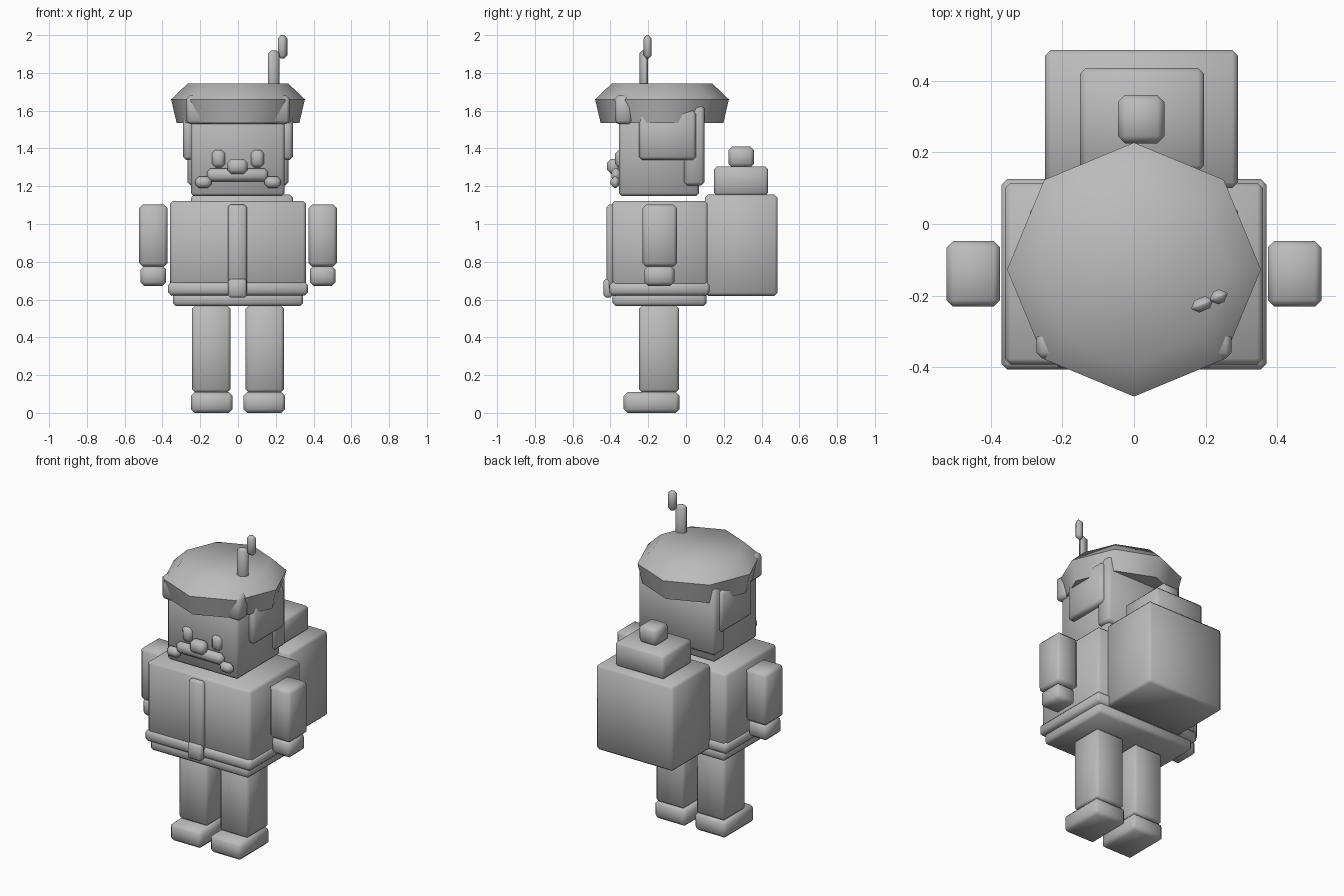
import bpy
import bmesh
import math
from mathutils import Matrix

cube = bpy.data.objects.get("Cube")
if cube:
    bpy.data.objects.remove(cube, do_unlink=True)

GREY = (0.5, 0.5, 0.5, 1)
grey = bpy.data.materials.new("plain grey")
grey.use_nodes = True
grey.diffuse_color = GREY
grey.node_tree.nodes["Principled BSDF"].inputs["Base Color"].default_value = GREY


def finish(name, bm, angle):
    mesh = bpy.data.meshes.new(name)
    bm.to_mesh(mesh)
    bm.free()
    mesh.materials.append(grey)
    obj = bpy.data.objects.new(name, mesh)
    bpy.context.collection.objects.link(obj)
    bpy.ops.object.select_all(action="DESELECT")
    obj.select_set(True)
    bpy.context.view_layer.objects.active = obj
    bpy.ops.object.shade_smooth_by_angle(angle=math.radians(angle))
    return obj


def box(name, x, y, z, bevel=0.016, turn=0):
    """Chamfered block spanning the given (low, high) ranges."""
    spans = (x, y, z)
    bm = bmesh.new()
    bmesh.ops.create_cube(bm, size=1)
    bmesh.ops.scale(bm, vec=[b - a for a, b in spans], verts=bm.verts)
    bmesh.ops.bevel(bm, geom=bm.edges[:], offset=bevel, segments=1,
                    affect="EDGES", clamp_overlap=True)
    bmesh.ops.rotate(bm, matrix=Matrix.Rotation(math.radians(turn), 3, "Z"), verts=bm.verts)
    bmesh.ops.translate(bm, vec=[(a + b) / 2 for a, b in spans], verts=bm.verts)
    return finish(name, bm, 65)


def pair(name, x, y, z, bevel=0.016):
    box("left_" + name, x, y, z, bevel)
    box("right_" + name, (-x[1], -x[0]), y, z, bevel)


# Legs and arms
pair("foot", (0.028, 0.25), (-0.33, -0.035), (0, 0.11), 0.02)
pair("leg", (0.04, 0.243), (-0.248, -0.037), (0.108, 0.567))
pair("arm", (0.373, 0.523), (-0.23, -0.048), (0.775, 1.102), 0.018)
pair("hand", (0.38, 0.517), (-0.22, -0.062), (0.673, 0.778), 0.02)

# Torso with belt and front strip
box("hips", (-0.345, 0.345), (-0.388, 0.108), (0.565, 0.64))
box("torso", (-0.36, 0.36), (-0.392, 0.115), (0.62, 1.123))
box("belt", (-0.37, 0.37), (-0.405, 0.125), (0.622, 0.692))
box("coat_strip", (-0.054, 0.048), (-0.42, -0.38), (0.625, 1.103), 0.014)
box("buckle", (-0.052, 0.046), (-0.436, -0.39), (0.61, 0.71), 0.012)

# Backpack and the load on top
box("backpack", (-0.248, 0.29), (0.1, 0.485), (0.62, 1.155))
box("bedroll", (-0.15, 0.195), (0.148, 0.435), (1.15, 1.305))
box("top_bundle", (-0.045, 0.085), (0.225, 0.36), (1.3, 1.41), 0.02)

# Head and hair
box("head", (-0.25, 0.247), (-0.355, 0.07), (1.148, 1.68))
box("back_hair", (-0.268, 0.268), (-0.01, 0.097), (1.205, 1.63))
pair("side_hair", (0.235, 0.29), (-0.248, 0.052), (1.34, 1.6))
box("fringe", (-0.272, 0.272), (-0.375, -0.285), (1.53, 1.68))

# Face
pair("eye", (0.068, 0.137), (-0.375, -0.335), (1.3, 1.392), 0.018)
box("nose", (-0.055, 0.05), (-0.417, -0.35), (1.265, 1.345), 0.02)
box("moustache", (-0.165, 0.16), (-0.395, -0.345), (1.225, 1.295), 0.02)
pair("moustache_tip", (0.14, 0.228), (-0.4, -0.35), (1.19, 1.252), 0.02)

# Eight-sided hat lofted from rings of (radius, height)
bm = bmesh.new()
rings = []
for radius, height in ((0.325, 1.535), (0.354, 1.66), (0.265, 1.745)):
    angles = [math.tau * i / 8 for i in range(8)]
    rings.append([bm.verts.new((radius * math.cos(a), radius * math.sin(a) - 0.127, height))
                  for a in angles])
for low, high in zip(rings, rings[1:]):
    for i in range(8):
        j = (i + 1) % 8
        bm.faces.new((low[i], low[j], high[j], high[i]))
bm.faces.new(rings[-1])
bm.faces.new(rings[0][::-1])
finish("hat", bm, 50)

# Plume in two pieces
box("plume_stem", (0.158, 0.222), (-0.242, -0.206), (1.65, 1.918), 0.016, turn=22)
box("plume_tip", (0.21, 0.262), (-0.222, -0.184), (1.875, 2.0), 0.017, turn=22)
